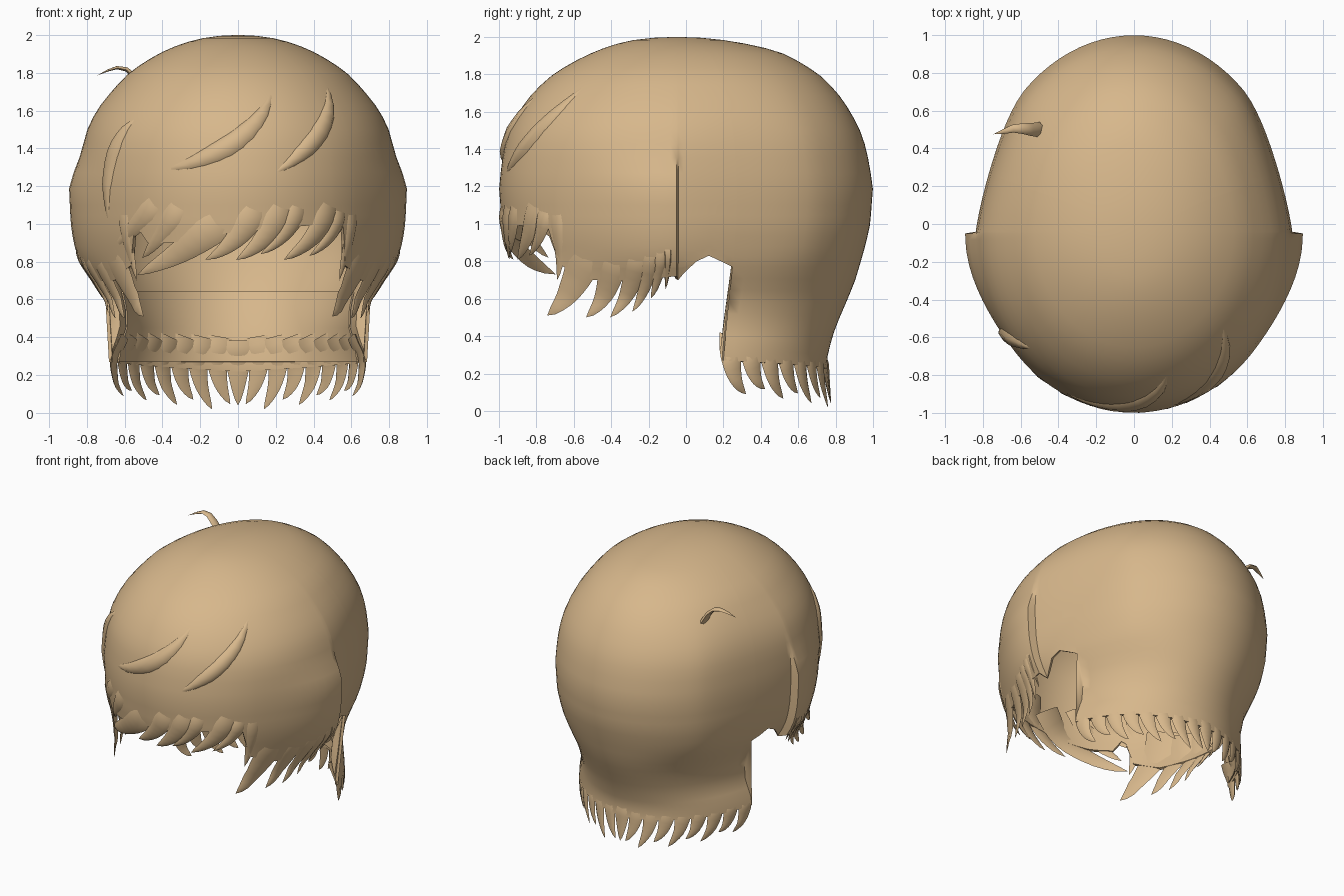
import bpy, bmesh, math
from mathutils import Vector

if "Cube" in bpy.data.objects:
    bpy.data.objects.remove(bpy.data.objects["Cube"])

HAIR = bpy.data.materials.new("sandy_hair")
HAIR.diffuse_color = (0.68, 0.475, 0.26, 1)
HAIR.use_nodes = True
HAIR.node_tree.nodes["Principled BSDF"].inputs["Base Color"].default_value = HAIR.diffuse_color
YC = -0.05
# head profile: height, half width, front y, back y
PROF = [(2.0, 0, -.05, -.05), (1.98, .20, -.30, .22), (1.92, .38, -.49, .50),
        (1.8, .575, -.71, .71), (1.7, .67, -.82, .81), (1.6, .75, -.895, .88),
        (1.5, .797, -.945, .93), (1.4, .825, -.975, .965), (1.2, .84, -1.0, 1.0),
        (1.0, .83, -.985, .985), (.9, .815, -.97, .963), (.8, .785, -.95, .935),
        (.7, .725, -.945, .905), (.6, .675, -.94, .865), (.45, .67, -.95, .80),
        (.3, .72, -.95, .755), (.15, .71, -.95, .77), (0, .66, -.95, .79)]


def lerp_table(table, v):
    for p, q in zip(table, table[1:]):
        lo, hi = min(p[0], q[0]), max(p[0], q[0])
        if lo <= v <= hi:
            if p[0] > 1.7 and table is PROF:      # round dome near the crown
                s = lambda h: math.sqrt(max(0, 2 - h))
                f = (s(v) - s(p[0])) / (s(q[0]) - s(p[0]))
            else:
                f = (v - p[0]) / (q[0] - p[0])
            return [i + (j - i) * f for i, j in zip(p[1:], q[1:])]
    return list(table[-1][1:])


def smooth(t):
    t = max(0, min(1, t))
    return t * t * (3 - 2 * t)


def surf(a, z, off=0):
    """Point on the head; a = degrees from the front, positive towards +x."""
    w, f, b = lerp_table(PROF, max(0, min(2, z)))
    A = abs(a)
    e = 1
    if A <= 90.1:                                 # front side locks flare outwards
        w += .055 * smooth((A - 50) / 38) * smooth((1.42 - z) / .25)
        e = 1 - .4 * smooth((.85 - z) / .3)       # and stay boxy lower down
    elif A < 135:                                 # slight tuck behind the ears
        w -= .035 * math.sin(math.pi * (A - 90) / 45) * smooth((z - .6) / .3) * smooth((1.9 - z) / .5)
    r = (YC - f if A <= 90 else b - YC) + off
    t = math.radians(a)
    s = math.sin(t)
    if e < 1:
        s = math.copysign(abs(s) ** e, s)
    return Vector(((w + off) * s, YC - r * math.cos(t), z))


def normal(a, z):
    da = surf(a + 1, z) - surf(a - 1, z)
    if abs(abs(a) - 90) < 2:
        da = surf(math.copysign(89, a), z) - surf(math.copysign(87, a), z)
        da *= math.copysign(1, a)
    dz = surf(a, z + .03) - surf(a, z - .03)
    n = da.cross(dz).normalized()
    return n if n.dot(surf(a, z) - Vector((0, YC, z - .01))) > 0 else -n


def ax(x, z):
    """Front angle at a given x."""
    w = lerp_table(PROF, z)[0]
    return math.degrees(math.asin(max(-1, min(1, x / w))))


def ay(y, z):
    """Side angle at a given y."""
    w, f, b = lerp_table(PROF, z)
    r = YC - f if y < YC else b - YC
    return math.degrees(math.acos(max(-1, min(1, (YC - y) / r))))


def finish(name, bm, thick=0):
    bmesh.ops.remove_doubles(bm, verts=bm.verts, dist=.0005)
    bmesh.ops.recalc_face_normals(bm, faces=bm.faces)
    me = bpy.data.meshes.new(name)
    bm.to_mesh(me)
    bm.free()
    ob = bpy.data.objects.new(name, me)
    bpy.context.collection.objects.link(ob)
    me.materials.append(HAIR)
    bpy.ops.object.select_all(action='DESELECT')
    ob.select_set(True)
    bpy.context.view_layer.objects.active = ob
    if thick:
        m = ob.modifiers.new("thickness", 'SOLIDIFY')
        m.thickness, m.offset = thick, -1
        bpy.ops.object.modifier_apply(modifier=m.name)
    bpy.ops.object.shade_smooth_by_angle(angle=math.radians(50))
    return ob


def grid(bm, rows):
    vs = [[bm.verts.new(p) for p in r] for r in rows]
    for r, s in zip(vs, vs[1:]):
        for i in range(len(r) - 1):
            bm.faces.new((r[i], r[i + 1], s[i + 1], s[i]))


def sweep(bm, pts, norms, width, height, both):
    """Pointed lock with a lens section along a path."""
    n = len(pts)
    sec = [(1, 0), (.55, .8), (-.55, .8), (-1, 0), (-.5, -.5), (.5, -.5)]
    rings = []
    for i, (p, N) in enumerate(zip(pts, norms)):
        u = i / (n - 1)
        T = (pts[min(i + 1, n - 1)] - pts[max(i - 1, 0)]).normalized()
        B = N.cross(T).normalized()
        k = math.sin(math.pi * u) ** .8 if both and 0 < u < 1 else (0 if both else (1 - u) ** .7)
        rings.append([p + B * (width * k * c) + N * (height * k * s) for c, s in sec + sec[:1]])
    grid(bm, rings)


def lock(bm, root, mid, tip, width, height=.03, both=False, off=0):
    """Curved lock growing out of the head surface; points are (angle, height)."""
    pts, norms = [], []
    for i in range(12):
        u = i / 11
        a, z = [(1 - u) ** 2 * p + 2 * u * (1 - u) * q + u * u * r
                for p, q, r in zip(root, mid, tip)]
        sink = 0 if both else -(height + .008) * (1 - smooth(u / .4))
        pts.append(surf(a, z, off + sink))
        norms.append(normal(a, max(z, .04)))
    sweep(bm, pts, norms, width, height, both)


# hair shell: dome whose lower rim follows fringe, side locks, ear opening and nape
RIM_R = [(0, .96), (34, 1.0), (38, 1.06), (42, 1.0), (46, .78), (60, .70), (75, .70), (90, .72),
         (90.5, .70), (95, .79), (100, .83), (107.8, .77), (108, .27), (180, .22)]
RIM_L = [(0, .96), (25, .90), (36, .90), (41, 1.0)] + RIM_R[4:]
cols = sorted({s * a for s in (1, -1) for a in list(range(0, 181, 4)) + [90, 90.5, 107.8, 38, 42, 46]})
rim = {a: lerp_table(RIM_R if a > 0 else RIM_L, abs(a))[0] for a in cols}
bm = bmesh.new()
rows = [[surf(a, 2 - .9 * (i / 18) ** 1.8) for a in cols] for i in range(19)]
rows += [[surf(a, 1.1 - (1.1 - max(rim[a], .77)) * i / 6) for a in cols] for i in range(1, 7)]
rows += [[surf(a, min(rim[a], .77) if i == 8 else max(rim[a], .77) - (max(rim[a], .77) - rim[a]) * i / 8)
          if rim[a] < .77 else surf(a, rim[a]) for a in cols] for i in range(1, 9)]
grid(bm, rows)
finish("hair_shell", bm, .02)

# inner nape layer with a straight upper edge
bm = bmesh.new()
grid(bm, [[surf(a, z, -.03) for a in range(112, 249, 4)] for z in (.64, .55, .45, .35, .27)])
finish("nape_lining", bm, .008)

# nape tips, curling towards the back centre
bm = bmesh.new()
for s in (1, -1):
    for i in range(8):
        a = 112 + i * 8.5
        tip = .10 - .012 * i + (.03 if i % 2 else -.01)
        lock(bm, (s * a, .40), (s * (a - 2), .17), (s * (a + 5), max(tip, 0)), .072, .022, off=-.01)
lock(bm, (180, .38), (180, .2), (180, .04), .085, .025, off=-.01)
finish("nape_tips", bm)

# side locks, sweeping forwards and down
bm = bmesh.new()
SIDE = [(-.52, 1.0, -.56, .64, -.75, .51, .13), (-.40, .95, -.38, .62, -.54, .50, .10),
        (-.27, .95, -.25, .65, -.41, .50, .085), (-.19, .98, -.18, .68, -.29, .53, .065),
        (-.13, .98, -.13, .72, -.19, .60, .05), (-.10, .95, -.09, .8, -.11, .65, .035)]
for s in (1, -1):
    for y0, z0, y1, z1, y2, z2, w in SIDE:
        lock(bm, (s * ay(y0, z0), z0), (s * ay(y1, z1), z1), (s * ay(y2, z2), z2), w, .026, off=-.01)
    lock(bm, (s * 46, 1.2), (s * 48, .9), (s * 44, .70), .07, .026, off=-.008)
finish("side_locks", bm)

# fringe locks, swept towards -x: root, bend, tip (x, z) and width
bm = bmesh.new()
FRINGE = [(-.38, 1.2, -.50, 1.0, -.67, .86, .09), (-.02, 1.12, -.18, .87, -.51, .73, .12),
          (.12, 1.2, .07, .92, -.17, .81, .10), (.26, 1.22, .21, .92, -.01, .81, .10),
          (.34, 1.2, .31, .95, .12, .84, .08), (.51, 1.23, .47, .93, .24, .81, .10),
          (.55, 1.16, .55, .95, .38, .83, .075), (-.27, 1.2, -.36, .96, -.51, .82, .09)]
for x0, z0, x1, z1, x2, z2, w in FRINGE:
    lock(bm, (ax(x0, z0), z0), (ax(x1, z1), z1), (ax(x2, z2), z2), w, .035, off=-.008)
finish("fringe_locks", bm)

# raised strands on the forehead and left temple
bm = bmesh.new()
for x0, z0, x1, z1, x2, z2, w in [(.18, 1.70, .02, 1.36, -.39, 1.285, .055),
                                  (.47, 1.74, .44, 1.43, .19, 1.265, .05),
                                  (-.54, 1.56, -.69, 1.42, -.685, 1.0, .05)]:
    lock(bm, (ax(x0, z0), z0), (ax(x1, z1), z1), (ax(x2, z2), z2), w, .03, True, -.004)
finish("raised_strands", bm)

# small stray curl near the crown
bm = bmesh.new()
path = [Vector(p) for p in [(-.50, .50, 1.70), (-.545, .50, 1.775), (-.59, .505, 1.815),
                            (-.64, .505, 1.825), (-.69, .49, 1.81), (-.745, .475, 1.785)]]
norms = [Vector(n).normalized() for n in [(.8, 0, .5), (.7, 0, .7), (.4, 0, 1),
                                          (0, 0, 1), (-.3, 0, 1), (-.5, 0, 1)]]
sweep(bm, path, norms, .04, .025, False)
finish("stray_curl", bm)
